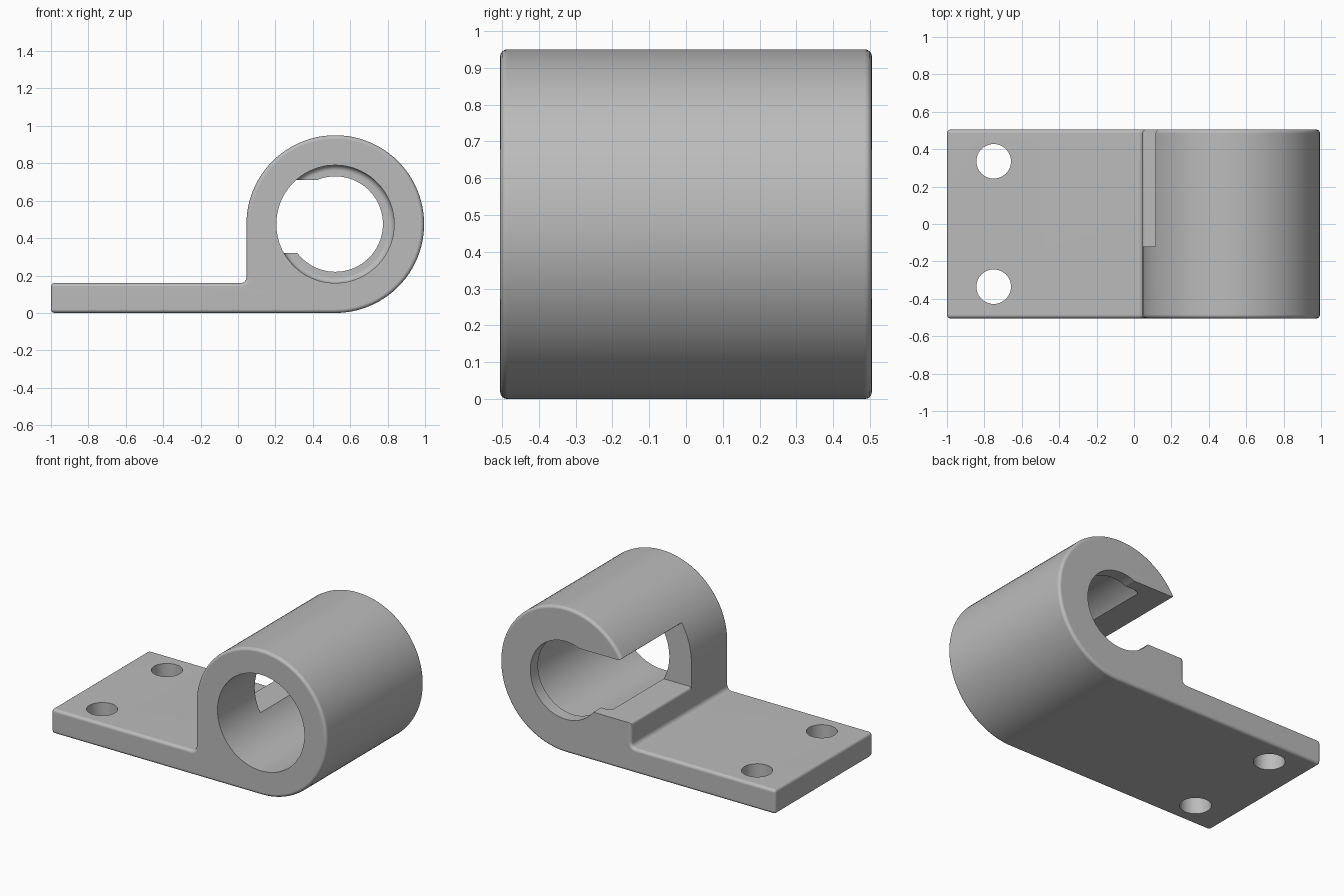
import bpy, bmesh
from math import cos, sin, radians

cube = bpy.data.objects.get("Cube")
if cube:
    bpy.data.objects.remove(cube, do_unlink=True)

HALF = 0.505           # half depth along y
CX, CZ = 0.52, 0.475   # barrel axis
R = 0.475              # barrel radius


def arc(cx, cz, r, start, end, n):
    """Points on an arc in the xz plane, angles in degrees."""
    angles = [radians(start + (end - start) * i / n) for i in range(n + 1)]
    return [(cx + r * cos(a), cz + r * sin(a)) for a in angles]


def finish(name, bm):
    bmesh.ops.recalc_face_normals(bm, faces=bm.faces)
    mesh = bpy.data.meshes.new(name)
    bm.to_mesh(mesh)
    bm.free()
    obj = bpy.data.objects.new(name, mesh)
    bpy.context.collection.objects.link(obj)
    return obj


def extrude_profile(name, points, y0, y1):
    bm = bmesh.new()
    face = bm.faces.new([bm.verts.new((x, y0, z)) for x, z in points])
    geom = bmesh.ops.extrude_face_region(bm, geom=[face], use_keep_orig=True)["geom"]
    verts = [g for g in geom if isinstance(g, bmesh.types.BMVert)]
    bmesh.ops.translate(bm, verts=verts, vec=(0, y1 - y0, 0))
    return finish(name, bm)


def lathe_y(name, stations, n=96):
    """Closed solid of revolution about the barrel axis from (y, radius) pairs."""
    bm = bmesh.new()
    rings = [[bm.verts.new((x, y, z)) for x, z in arc(CX, CZ, r, 0, 360, n)[:-1]]
             for y, r in stations]
    for a, b in zip(rings, rings[1:]):
        for i in range(n):
            j = (i + 1) % n
            bm.faces.new((a[i], a[j], b[j], b[i]))
    bm.faces.new(rings[0])
    bm.faces.new(rings[-1])
    return finish(name, bm)


def apply(obj, mod):
    bpy.context.view_layer.objects.active = obj
    bpy.ops.object.modifier_apply(modifier=mod.name)


def cut(obj, cutter):
    mod = obj.modifiers.new("cut", "BOOLEAN")
    mod.operation, mod.solver, mod.object = "DIFFERENCE", "EXACT", cutter
    apply(obj, mod)
    bpy.data.objects.remove(cutter, do_unlink=True)


# Body: flat plate running tangentially into the round barrel
outline = [(-1, 0)] + arc(CX, CZ, R, -90, 180, 72)
outline += arc(0.015, 0.19, 0.03, 0, -90, 6) + [(-1, 0.16)]
body = extrude_profile("clamp_body", outline, -HALF, HALF)
bevel = body.modifiers.new("rounded_edges", "BEVEL")
bevel.width, bevel.segments = 0.02, 4
bevel.limit_method, bevel.angle_limit = "ANGLE", radians(40)
apply(body, bevel)

# Bore: wide from the front, with a narrow retaining lip at the back
fillet = [(0.395 + 0.03 * sin(radians(a)), 0.285 + 0.03 * cos(radians(a)))
          for a in range(0, 91, 15)]
cut(body, lathe_y("bore_cutter", [(-0.7, 0.315)] + fillet + [(0.425, 0.255), (0.7, 0.255)]))

# Side slot open to the back, with softened outer edges
slot = [(0.45, 0.71), (0.14, 0.71), (0.125, 0.714), (0.117, 0.723), (-0.1, 0.73), (-0.1, 0.3)]
slot += arc(0.065, 0.3, 0.02, 180, 90, 4) + [(0.45, 0.32)]
cut(body, extrude_profile("slot_cutter", slot, -0.12, 0.7))

# Two screw holes through the plate
for y in (-0.335, 0.335):
    bpy.ops.mesh.primitive_cylinder_add(vertices=48, radius=0.0925, depth=0.6,
                                        location=(-0.75, y, 0.08))
    cut(body, bpy.context.object)

# Shading and colour
bpy.ops.object.select_all(action="DESELECT")
body.select_set(True)
bpy.context.view_layer.objects.active = body
bpy.ops.object.shade_smooth_by_angle(angle=radians(35))
weighted = body.modifiers.new("flat_face_normals", "WEIGHTED_NORMAL")
weighted.keep_sharp = True

grey = bpy.data.materials.new("plain_grey")
grey.use_nodes = True
color = (0.5, 0.5, 0.5, 1)
grey.diffuse_color = color
grey.node_tree.nodes["Principled BSDF"].inputs["Base Color"].default_value = color
body.data.materials.clear()
body.data.materials.append(grey)
